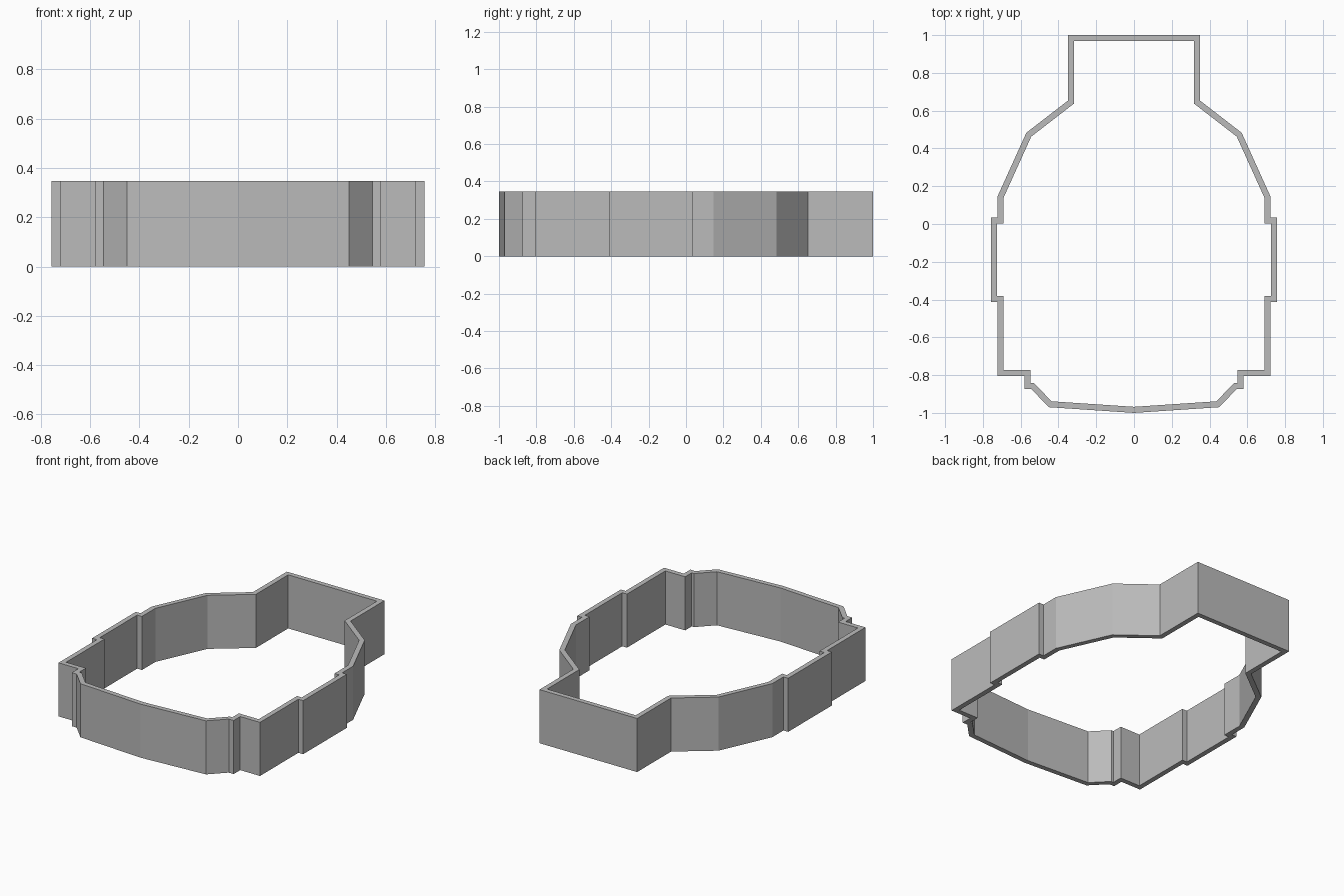
import bpy
import bmesh
from mathutils import Vector

cube = bpy.data.objects.get("Cube")
if cube:
    bpy.data.objects.remove(cube, do_unlink=True)

HEIGHT = 0.347
WALL = 0.032

# Left half of the outer outline, from the front tip round to the back
half = [(0, -1.0), (0.45, -0.97), (0.545, -0.873), (0.58, -0.873),
        (0.58, -0.806), (0.722, -0.806), (0.722, -0.413), (0.756, -0.413),
        (0.756, 0.034), (0.722, 0.034), (0.722, 0.147), (0.57, 0.483),
        (0.35, 0.653), (0.35, 1.0)]
outer = [Vector(p) for p in half]
outer += [Vector((-x, y)) for x, y in reversed(half[1:])]


def inset(points, distance):
    """Offset a counter-clockwise outline inward with mitred corners."""
    result = []
    for i, p in enumerate(points):
        a = (p - points[i - 1]).normalized()
        b = (points[(i + 1) % len(points)] - p).normalized()
        na, nb = Vector((-a.y, a.x)), Vector((-b.y, b.x))
        result.append(p + (na + nb) * distance / (1 + na.dot(nb)))
    return result


# Plain grey material
grey = bpy.data.materials.new("grey")
grey.use_nodes = True
colour = (0.5, 0.5, 0.5, 1)
grey.diffuse_color = colour
grey.node_tree.nodes["Principled BSDF"].inputs["Base Color"].default_value = colour

# Closed wall ring: outer side, inner side, top rim and bottom rim
bm = bmesh.new()
loops = [[bm.verts.new((p.x, p.y, z)) for p in line]
         for line, z in ((outer, 0), (outer, HEIGHT),
                         (inset(outer, WALL), HEIGHT), (inset(outer, WALL), 0))]
for k, low in enumerate(loops):
    high = loops[(k + 1) % len(loops)]
    for i in range(len(low)):
        j = (i + 1) % len(low)
        bm.faces.new((low[i], low[j], high[j], high[i]))
bmesh.ops.recalc_face_normals(bm, faces=bm.faces)

mesh = bpy.data.meshes.new("outline_wall")
bm.to_mesh(mesh)
bm.free()
mesh.materials.append(grey)
wall = bpy.data.objects.new("outline_wall", mesh)
bpy.context.collection.objects.link(wall)
